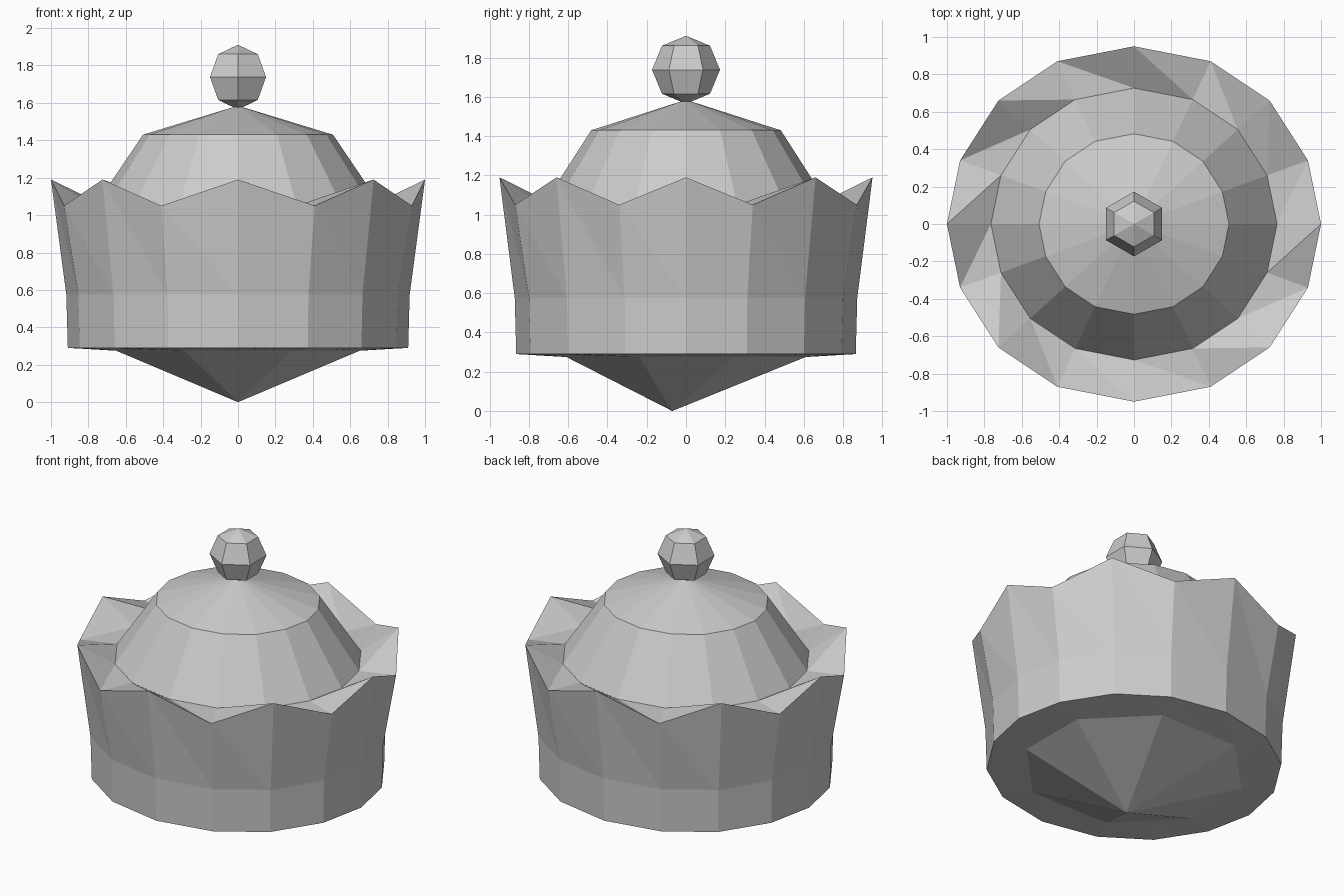
import bpy, bmesh, math

if "Cube" in bpy.data.objects:
    bpy.data.objects.remove(bpy.data.objects["Cube"])

# Sixteen-sided plan shape shared by every ring, mirrored from one quarter
quarter = [(1.0, 0.0), (0.93, 0.34), (0.725, 0.66), (0.41, 0.87), (0.0, 0.95)]
half = quarter + [(-x, y) for x, y in quarter[-2::-1]]
plan = half + [(x, -y) for x, y in half[-2:0:-1]]
N = len(plan)


def ring(scale, z, z_odd=None):
    zs = (z, z if z_odd is None else z_odd)
    return [(x * scale, y * scale, zs[i % 2]) for i, (x, y) in enumerate(plan)]


def octagon(scale, z):
    # keep the odd corners, flatten the even ones onto the straight sides
    r = ring(scale, z)
    return [r[i] if i % 2 else tuple((a + b) / 2 for a, b in zip(r[i - 1], r[(i + 1) % N]))
            for i in range(N)]


def loft(name, rings):
    """Skin rings from bottom to top; a one-point ring is a tip."""
    bm = bmesh.new()
    levels = [[bm.verts.new(p) for p in r] for r in rings]
    for lo, up in zip(levels, levels[1:]):
        n = max(len(lo), len(up))
        for i in range(n):
            j = (i + 1) % n
            if len(lo) > 1:
                bm.faces.new((lo[i], lo[j], up[i % len(up)]))
            if len(up) > 1:
                bm.faces.new((lo[j % len(lo)], up[j], up[i]))
    mesh = bpy.data.meshes.new(name)
    bm.to_mesh(mesh)
    bm.free()
    obj = bpy.data.objects.new(name, mesh)
    bpy.context.collection.objects.link(obj)
    return obj


# Off-centre cone underneath, with the flat underside around it
loft("base_cone", [[(0, -0.07, 0)], octagon(0.70, 0.275), ring(0.91, 0.29)])

# Flared wall with a zigzag rim folding in to the dome
loft("crown_wall", [ring(0.91, 0.29), ring(0.918, 0.575),
                    ring(1.0, 1.19, 1.05), ring(0.765, 1.05)])

# Two-step dome
loft("dome", [ring(0.765, 1.05), ring(0.508, 1.43), [(0, 0, 1.585)]])

# Six-sided ball on top
R, ZC = 0.173, 1.738


def hexagon(r, z):
    return [(r * math.cos(math.radians(30 + 60 * k)),
             r * math.sin(math.radians(30 + 60 * k)), z) for k in range(6)]


loft("top_ball", [[(0, 0, ZC - R)], hexagon(R * 0.707, ZC - R * 0.707), hexagon(R, ZC),
                  hexagon(R * 0.707, ZC + R * 0.707), [(0, 0, ZC + R)]])
